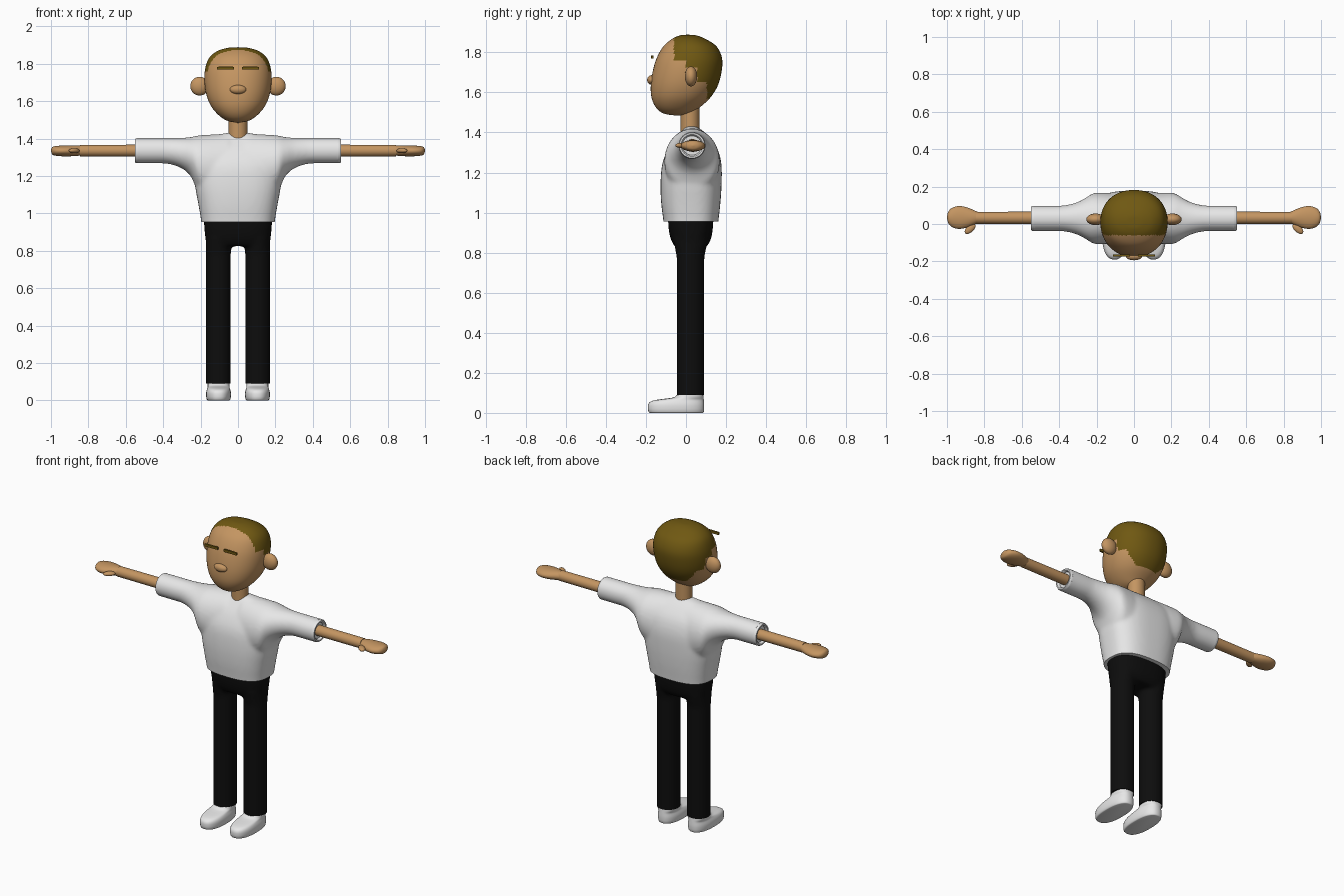
import bpy, bmesh, math

if "Cube" in bpy.data.objects:
    bpy.data.objects.remove(bpy.data.objects["Cube"])


def material(name, color):
    m = bpy.data.materials.new(name)
    m.use_nodes = True
    m.diffuse_color = (*color, 1)
    bsdf = m.node_tree.nodes["Principled BSDF"]
    bsdf.inputs["Base Color"].default_value = (*color, 1)
    bsdf.inputs["Roughness"].default_value = 0.7
    return m


SKIN = material("skin tan", (0.55, 0.30, 0.12))
HAIR = material("hair brown", (0.16, 0.098, 0.006))
WHITE = material("cloth white", (0.8, 0.8, 0.8))
BLACK = material("trouser black", (0.004, 0.004, 0.004))


def catmull(p, q, r, s, t):
    return tuple(0.5 * (2 * b + (c - a) * t + (2 * a - 5 * b + 4 * c - d) * t * t
                        + (3 * b - a - 3 * c + d) * t ** 3)
                 for a, b, c, d in zip(p, q, r, s))


def smooth_rows(rows, steps):
    """Fill in rows along a smooth curve."""
    ext = [rows[0], *rows, rows[-1]]
    out = [catmull(*ext[i:i + 4], k / steps)
           for i in range(len(rows) - 1) for k in range(steps)]
    return out + [rows[-1]]


def loft(bm, rows, axis="z", centre=0.0, sides=40, power=2.0, steps=1, flip=1):
    """Rows are (position, half width, low, high); rings are superellipses."""
    rings = []
    for t, ra, lo, hi in smooth_rows(rows, steps):
        ring = []
        for k in range(sides):
            ang = 2 * math.pi * k / sides
            c, s = math.cos(ang), math.sin(ang)
            a = centre + ra * math.copysign(abs(c) ** (2 / power), c)
            b = (lo + hi) / 2 + (hi - lo) / 2 * math.copysign(abs(s) ** (2 / power), s)
            ring.append(bm.verts.new((a, b, t) if axis == "z" else (flip * t, a, b)))
        rings.append(ring)
    for r0, r1 in zip(rings, rings[1:]):
        for k in range(sides):
            j = (k + 1) % sides
            bm.faces.new((r0[k], r0[j], r1[j], r1[k]))
    bm.faces.new(rings[0])
    bm.faces.new(rings[-1])


def finish(bm, name, *mats, angle=40):
    bmesh.ops.recalc_face_normals(bm, faces=bm.faces)
    me = bpy.data.meshes.new(name)
    bm.to_mesh(me)
    bm.free()
    ob = bpy.data.objects.new(name, me)
    bpy.context.collection.objects.link(ob)
    for m in mats:
        me.materials.append(m)
    bpy.ops.object.select_all(action="DESELECT")
    ob.select_set(True)
    bpy.context.view_layer.objects.active = ob
    bpy.ops.object.shade_smooth_by_angle(angle=math.radians(angle))
    return ob


def fuse(bm, name, mat, cuts):
    """Melt overlapping lofts into one skin, then trim it with planes."""
    ob = finish(bm, name + " base", mat)
    rm = ob.modifiers.new("melt", "REMESH")
    rm.mode, rm.voxel_size = "VOXEL", 0.01
    sm = ob.modifiers.new("soften", "SMOOTH")
    sm.factor, sm.iterations = 0.5, 9
    dg = bpy.context.evaluated_depsgraph_get()
    out = bmesh.new()
    me = bpy.data.meshes.new_from_object(ob.evaluated_get(dg))
    out.from_mesh(me)
    bpy.data.objects.remove(ob)
    bpy.data.meshes.remove(me)
    for co, no in cuts:
        res = bmesh.ops.bisect_plane(out, geom=out.verts[:] + out.edges[:] + out.faces[:],
                                     plane_co=co, plane_no=no, clear_outer=True)
        edges = [e for e in res["geom_cut"] if isinstance(e, bmesh.types.BMEdge)]
        bmesh.ops.holes_fill(out, edges=edges, sides=0)
    return finish(out, name, mat)


def ellipsoid(name, mat, loc, size, turn=0.0):
    bpy.ops.mesh.primitive_uv_sphere_add(segments=32, ring_count=16, location=loc,
                                         rotation=(0, 0, turn))
    ob = bpy.context.object
    ob.name, ob.scale = name, size
    ob.data.materials.append(mat)
    bpy.ops.object.shade_smooth()


# Head, with hair chosen by stepped limits on the side and back
bm = bmesh.new()
loft(bm, [(1.484, .004, -.045, -.035), (1.494, .055, -.110, .025),
          (1.522, .100, -.148, .065), (1.57, .142, -.171, .118),
          (1.63, .168, -.176, .157), (1.70, .179, -.167, .177),
          (1.77, .176, -.147, .180), (1.83, .155, -.113, .152),
          (1.868, .110, -.068, .095), (1.885, .052, -.028, .050),
          (1.888, .004, .005, .012)],
     sides=96, power=2.15, steps=6)
HAIRLINE = [(1.76, -.06), (1.72, .0), (1.65, .055), (1.57, .105)]
for f in bm.faces:
    c = f.calc_center_median()
    limit = next((y for z, y in HAIRLINE if c.z > z), 1)
    f.material_index = int(c.y > limit)
finish(bm, "head", SKIN, HAIR)

# Face parts and neck
ellipsoid("nose", SKIN, (0, -.172, 1.662), (.044, .022, .024))
bm = bmesh.new()
loft(bm, [(1.39, .05, -.027, .067), (1.53, .05, -.027, .067)])
finish(bm, "neck", SKIN)

# Shirt
bm = bmesh.new()
loft(bm, [(.90, .192, -.107, .157), (.96, .197, -.113, .162),
          (1.05, .212, -.124, .172), (1.15, .230, -.127, .178),
          (1.25, .238, -.117, .176), (1.33, .238, -.082, .152),
          (1.39, .20, -.037, .105), (1.425, .09, -.005, .06),
          (1.433, .01, .015, .03)], power=2.7, steps=3, sides=64)
for s in (1, -1):
    loft(bm, [(.05, .13, 1.02, 1.425), (.20, .138, 1.10, 1.418), (.25, .115, 1.195, 1.408),
              (.30, .088, 1.24, 1.404), (.37, .070, 1.264, 1.403),
              (.45, .068, 1.267, 1.403), (.60, .068, 1.267, 1.403)],
         axis="x", centre=.03, steps=3, flip=s)
fuse(bm, "shirt", WHITE, [((0, 0, .955), (0, 0, -1)),
                          ((.535, 0, 0), (1, 0, 0)), ((-.535, 0, 0), (-1, 0, 0))])

# Trousers
bm = bmesh.new()
loft(bm, [(.825, .165, -.052, .098), (.86, .173, -.073, .122),
          (.92, .180, -.087, .134), (1.0, .183, -.09, .138)], power=2.5, steps=3, sides=64)
for s in (1, -1):
    loft(bm, [(.04, .067, -.047, .092), (.78, .067, -.047, .092),
              (.87, .068, -.065, .112)], centre=.105 * s)
fuse(bm, "trousers", BLACK, [((0, 0, .09), (0, 0, -1))])

# Paired parts
for s, side in ((1, "left"), (-1, "right")):
    ellipsoid(side + " ear", SKIN, (.205 * s, .025, 1.68), (.05, .031, .05))

    # Straight brow bar standing just off the forehead
    bpy.ops.mesh.primitive_cube_add(size=1, location=(.066 * s, -.168, 1.776))
    brow = bpy.context.object
    brow.name = side + " eyebrow"
    brow.scale = (.09, .012, .016)
    brow.data.materials.append(HAIR)
    bev = brow.modifiers.new("soft edge", "BEVEL")
    bev.width, bev.segments = .1, 2

    # Rolled sleeve end with an opening
    bm = bmesh.new()
    loft(bm, [(.52, .066, 1.269, 1.401), (.543, .067, 1.268, 1.402), (.55, .063, 1.272, 1.398),
              (.55, .055, 1.280, 1.390), (.545, .050, 1.285, 1.385), (.535, .048, 1.287, 1.383)],
         axis="x", centre=.03, flip=s)
    finish(bm, side + " sleeve cuff", WHITE)

    bm = bmesh.new()
    loft(bm, [(.50, .033, 1.303, 1.367), (.845, .032, 1.304, 1.366)],
         axis="x", centre=.033, flip=s)
    finish(bm, side + " forearm", SKIN)

    bm = bmesh.new()
    loft(bm, [(.83, .027, 1.31, 1.36), (.865, .043, 1.307, 1.363), (.90, .056, 1.305, 1.363),
              (.94, .061, 1.305, 1.362), (.975, .050, 1.308, 1.36), (.993, .030, 1.315, 1.354),
              (1.0, .004, 1.332, 1.338)], axis="x", centre=.035, steps=4, flip=s)
    finish(bm, side + " hand", SKIN, angle=60)
    ellipsoid(side + " thumb", SKIN, (.876 * s, -.025, 1.335), (.036, .019, .013), -.75 * s)

    # Shoe with a flat sole and low toe
    bm = bmesh.new()
    loft(bm, [(0, .058, -.180, .083), (.006, .064, -.188, .089), (.035, .067, -.190, .091),
              (.053, .064, -.182, .090), (.064, .060, -.155, .089), (.072, .058, -.095, .088),
              (.08, .058, -.055, .087), (.10, .058, -.038, .085)],
         centre=.104 * s, power=2.4, steps=2)
    finish(bm, side + " shoe", WHITE, angle=60)
